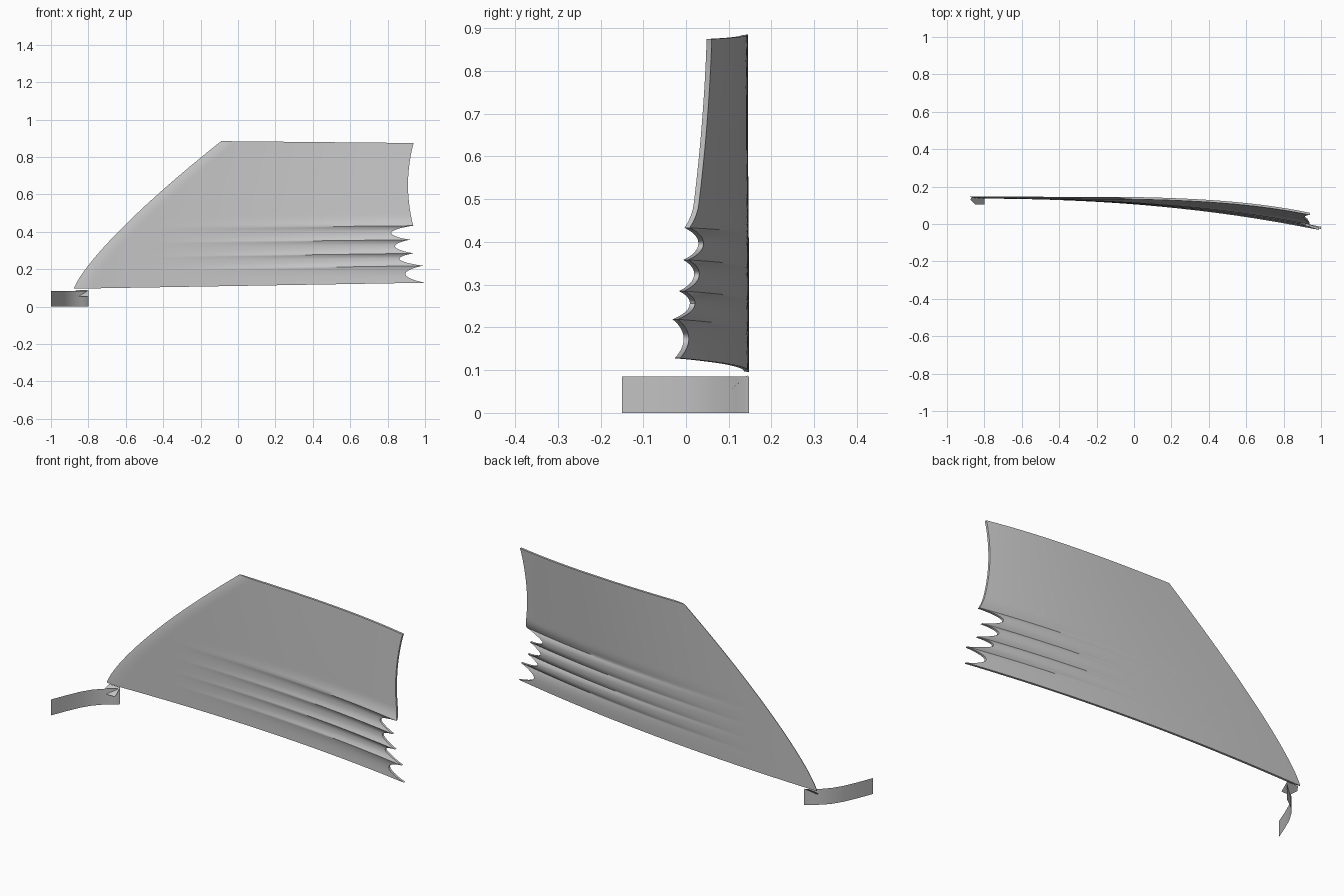
import bpy, bmesh, math

cube = bpy.data.objects.get("Cube")
if cube:
    bpy.data.objects.remove(cube, do_unlink=True)

grey = bpy.data.materials.new("light_grey")
grey.use_nodes = True
colour = (0.55, 0.55, 0.55, 1)
grey.diffuse_color = colour
grey.node_tree.nodes["Principled BSDF"].inputs["Base Color"].default_value = colour


def make_object(name, bm, angle=40):
    mesh = bpy.data.meshes.new(name)
    bm.to_mesh(mesh)
    bm.free()
    mesh.materials.append(grey)
    ob = bpy.data.objects.new(name, mesh)
    bpy.context.collection.objects.link(ob)
    bpy.ops.object.select_all(action='DESELECT')
    ob.select_set(True)
    bpy.context.view_layer.objects.active = ob
    bpy.ops.object.shade_smooth_by_angle(angle=math.radians(angle))
    return ob


# Trailing edge: pointed tips (x, z) joined by rounded notches of given depth
TIPS = [(1.0, 0.128), (0.99, 0.219), (0.94, 0.285), (0.92, 0.358), (0.938, 0.433), (0.94, 0.875)]
DEPTHS = [0.10, 0.10, 0.09, 0.11, 0.03]
COLS = 56


def trailing_rows():
    """Yield (x, z, ridge) up the trailing edge; ridge is 1 at a tip, 0 in a notch."""
    for k, depth in enumerate(DEPTHS):
        (x0, z0), (x1, z1) = TIPS[k], TIPS[k + 1]
        last = k == len(DEPTHS) - 1
        steps = 30 if last else 16
        for j in range(steps + last):
            s = j / steps
            notch = math.sin(math.pi * s)
            x = x0 + (x1 - x0) * s - depth * max(notch, 0) ** 0.8
            if last:
                ridge = max(0, 1 - s * 8) ** 2
            elif k == 0:
                ridge = s ** 3
            else:
                ridge = (1 - notch) ** 1.3
            yield x, z0 + (z1 - z0) * s, ridge


def sheet_y(x, v):
    """Bent surface: the lower edge sweeps forward further than the upper edge."""
    t = max(0, x + 0.88)
    low = 0.142 - 0.163 * (t / 1.88) ** 2.2
    high = 0.142 - 0.088 * (t / 1.82) ** 4.3
    return low + (high - low) * v


# Thin swept sheet with pleats fading towards the leading edge
bm = bmesh.new()
front, back = [], []
for xr, zr, ridge in trailing_rows():
    v = (zr - 0.128) / 0.747
    zl = 0.096 + 0.789 * v
    xl = -0.877 + 0.787 * v ** 1.26
    f_row, b_row = [], []
    for i in range(COLS + 1):
        u = (i / COLS) ** 1.3
        x = xl + (xr - xl) * u
        z = zl + (zr - zl) * u
        fade = min(1, max(0, (x + 0.5) / 1.4)) ** 1.4
        y = sheet_y(x, v) - 0.014 * ridge * fade
        rounding = 0.009 * max(0, 1 - (x - xl) / 0.08) ** 2
        f_row.append(bm.verts.new((x, y - 0.006 + rounding, z)))
        b_row.append(bm.verts.new((x, y + 0.006, z)))
    front.append(f_row)
    back.append(b_row)

for r in range(len(front) - 1):
    for i in range(COLS):
        for g in (front, back):
            bm.faces.new((g[r][i], g[r][i + 1], g[r + 1][i + 1], g[r + 1][i]))
    for i in (0, COLS):
        bm.faces.new((front[r][i], front[r + 1][i], back[r + 1][i], back[r][i]))
for r in (0, -1):
    for i in range(COLS):
        bm.faces.new((front[r][i], front[r][i + 1], back[r][i + 1], back[r][i]))
bmesh.ops.recalc_face_normals(bm, faces=bm.faces)
make_object("swept_sheet", bm)

# Curved upright strip below the tip of the sheet
PATH = [(-1, -0.15), (-0.97, -0.075), (-0.937, 0), (-0.904, 0.053),
        (-0.87, 0.09), (-0.835, 0.118), (-0.812, 0.133), (-0.8, 0.147)]
bm = bmesh.new()
pairs = [(bm.verts.new((x, y, 0)), bm.verts.new((x, y, 0.085))) for x, y in PATH]
for (a, b), (c, d) in zip(pairs, pairs[1:]):
    bm.faces.new((a, c, d, b))
make_object("curved_strip", bm)

# Small sloping tab joining the strip to the sheet
bm = bmesh.new()
corners = [(-0.85, 0.105, 0.055), (-0.8, 0.105, 0.055), (-0.8, 0.147, 0.09),
           (-0.865, 0.147, 0.09), (-0.875, 0.13, 0.075)]
bm.faces.new([bm.verts.new(c) for c in corners])
make_object("joining_tab", bm)
